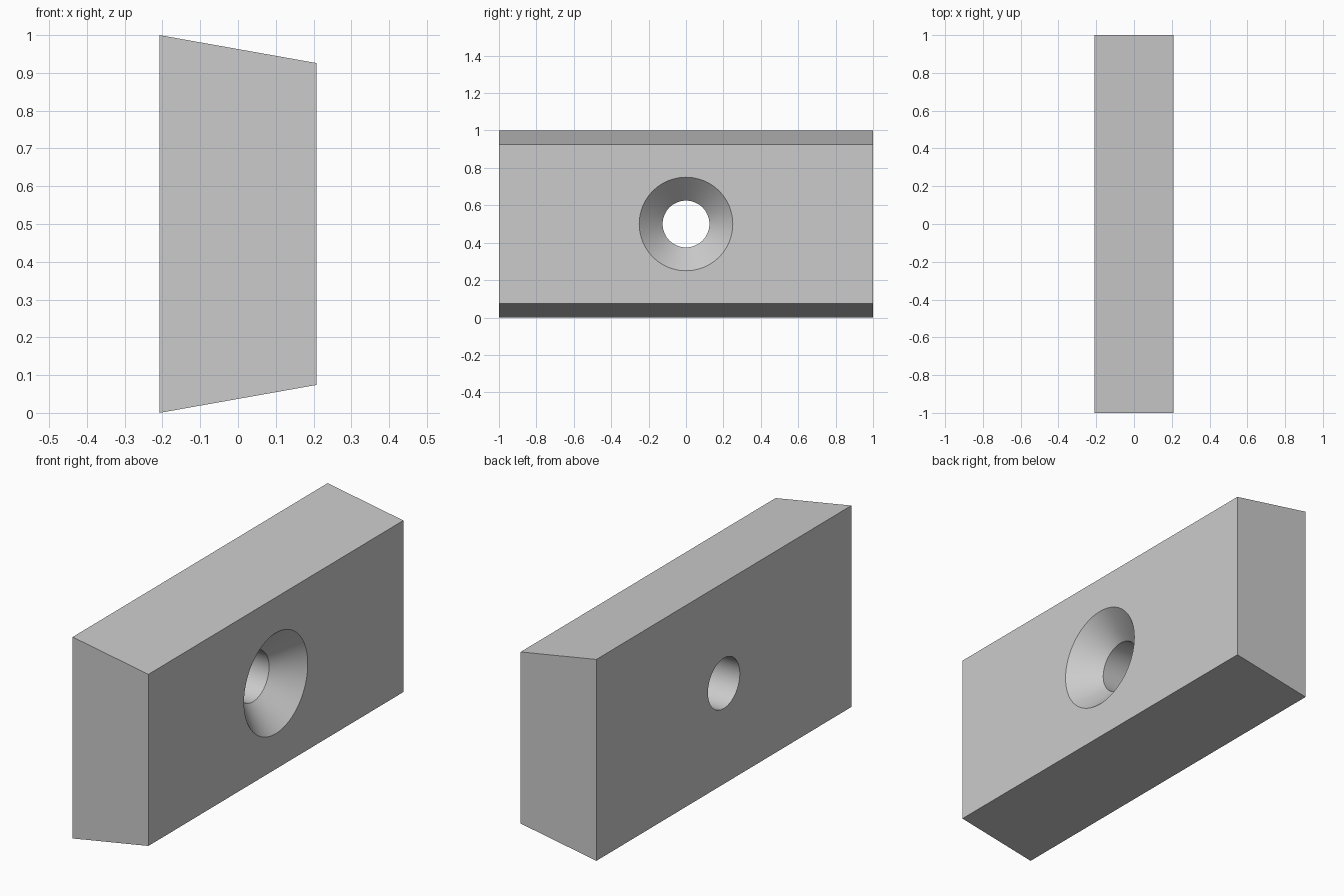
import bpy
import bmesh
from math import radians, pi
from mathutils import Matrix, Vector

cube = bpy.data.objects.get("Cube")
if cube:
    bpy.data.objects.remove(cube, do_unlink=True)

HALF_X, HALF_Y, MID_Z, TAPER = 0.208, 1.0, 0.5, 0.074
HOLE_R, SINK_R = 0.125, 0.25
SINK_DEPTH = SINK_R - HOLE_R
OVER = 0.05
SEGMENTS = 96

grey = bpy.data.materials.new("plain_grey")
grey.use_nodes = True
colour = (0.6, 0.6, 0.6, 1)
grey.diffuse_color = colour
grey.node_tree.nodes["Principled BSDF"].inputs["Base Color"].default_value = colour


def make_object(name, bm):
    bmesh.ops.recalc_face_normals(bm, faces=bm.faces)
    mesh = bpy.data.meshes.new(name)
    bm.to_mesh(mesh)
    bm.free()
    mesh.materials.append(grey)
    obj = bpy.data.objects.new(name, mesh)
    bpy.context.collection.objects.link(obj)
    return obj


# Tapered block: trapezoid profile extruded along its length
bm = bmesh.new()
profile = [(-HALF_X, 0), (HALF_X, TAPER), (HALF_X, 1 - TAPER), (-HALF_X, 1)]
face = bm.faces.new([bm.verts.new((x, -HALF_Y, z)) for x, z in profile])
ext = bmesh.ops.extrude_face_region(bm, geom=[face])
moved = [v for v in ext["geom"] if isinstance(v, bmesh.types.BMVert)]
bmesh.ops.translate(bm, verts=moved, vec=(0, 2 * HALF_Y, 0))
block = make_object("tapered_block", bm)

# Countersunk hole cutter: profile revolved around the x axis
bm = bmesh.new()
path = [(-HALF_X - OVER, 0), (-HALF_X - OVER, HOLE_R), (HALF_X - SINK_DEPTH, HOLE_R),
        (HALF_X + OVER, SINK_R + OVER), (HALF_X + OVER, 0)]
verts = [bm.verts.new((x, 0, MID_Z + r)) for x, r in path]
edges = [bm.edges.new(pair) for pair in zip(verts, verts[1:])]
bmesh.ops.spin(bm, geom=verts + edges, cent=(0, 0, MID_Z), axis=(1, 0, 0),
               angle=2 * pi, steps=SEGMENTS)
bmesh.ops.remove_doubles(bm, verts=bm.verts, dist=0.0001)
cutter = make_object("hole_cutter", bm)
cutter.hide_render = True

# Cut the hole through the block
cut = block.modifiers.new("countersunk_hole", "BOOLEAN")
cut.operation = "DIFFERENCE"
cut.solver = "EXACT"
cut.object = cutter
bpy.ops.object.select_all(action="DESELECT")
block.select_set(True)
bpy.context.view_layer.objects.active = block
bpy.ops.object.modifier_apply(modifier=cut.name)
bpy.data.objects.remove(cutter, do_unlink=True)

# Smooth hole walls, crisp block edges
bpy.ops.object.shade_smooth_by_angle(angle=radians(30))
